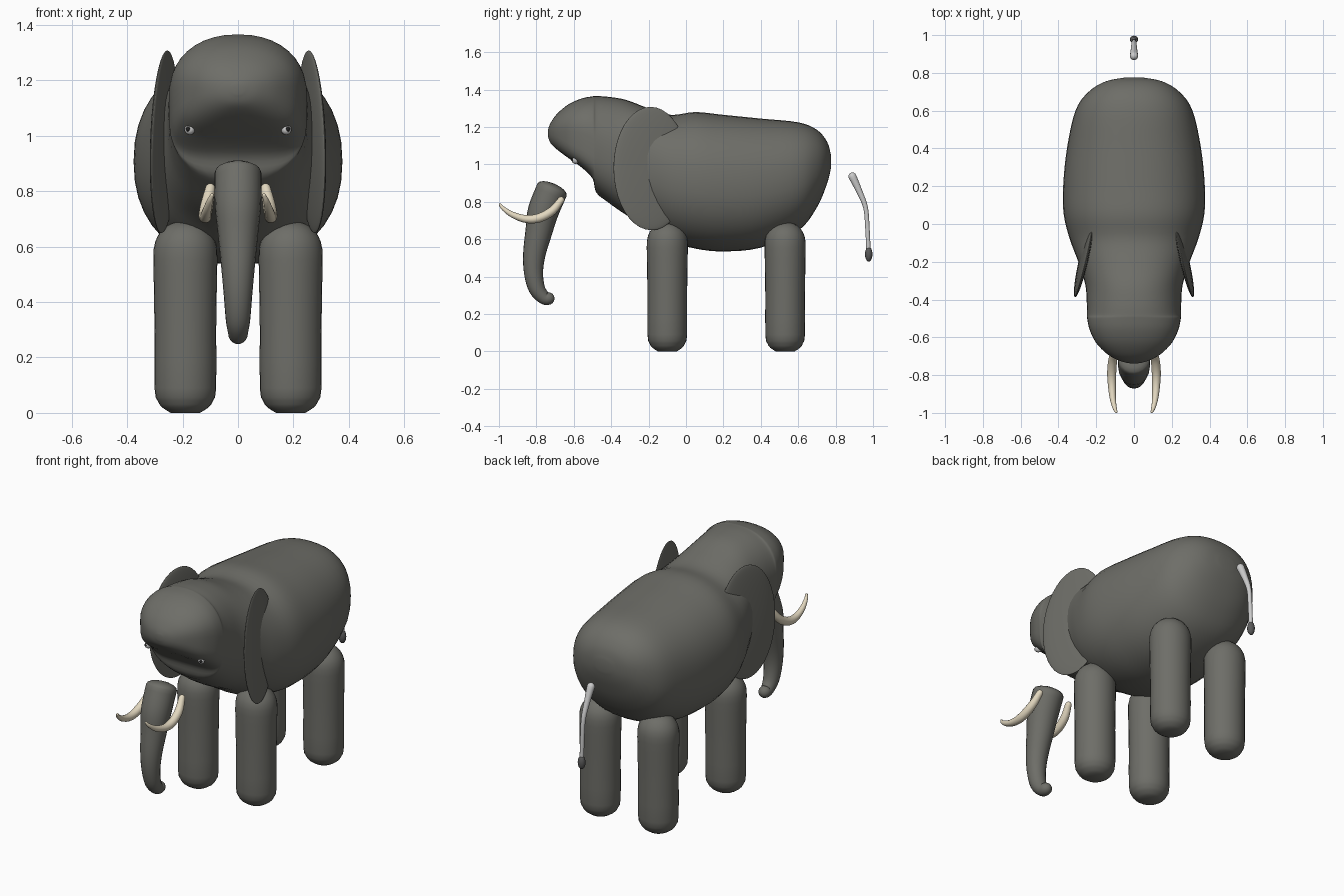
import bpy, bmesh, math
from mathutils import Vector

if "Cube" in bpy.data.objects:
    bpy.data.objects.remove(bpy.data.objects["Cube"])


def material(name, rgb):
    m = bpy.data.materials.new(name)
    m.diffuse_color = (*rgb, 1)
    m.use_nodes = True
    m.node_tree.nodes["Principled BSDF"].inputs["Base Color"].default_value = m.diffuse_color
    return m


HIDE = material("grey hide", (0.155, 0.155, 0.138))
IVORY = material("ivory", (0.76, 0.68, 0.52))
LIGHT = material("light grey", (0.6, 0.6, 0.6))
TUFT = material("dark grey", (0.1, 0.1, 0.1))
BLACK = material("black", (0.015, 0.015, 0.015))


def finish(name, bm, mat):
    bmesh.ops.recalc_face_normals(bm, faces=bm.faces)
    for f in bm.faces:
        f.smooth = True
    me = bpy.data.meshes.new(name)
    bm.to_mesh(me)
    bm.free()
    me.materials.append(mat)
    ob = bpy.data.objects.new(name, me)
    bpy.context.collection.objects.link(ob)
    return ob


def loft(name, rings, mat):
    """Skin a list of equal closed rings and fan the two ends."""
    bm = bmesh.new()
    vs = [[bm.verts.new(p) for p in r] for r in rings]
    n = len(vs[0])
    for a, b in zip(vs, vs[1:]):
        for i in range(n):
            bm.faces.new((a[i], a[(i + 1) % n], b[(i + 1) % n], b[i]))
    for r in (vs[0], vs[-1]):
        c = bm.verts.new(sum((v.co for v in r), Vector()) / n)
        for i in range(n):
            bm.faces.new((r[i], r[(i + 1) % n], c))
    return finish(name, bm, mat)


def smooth_rows(rows, k=4):
    """Catmull-Rom interpolation of rows of numbers."""
    out = []
    for i in range(len(rows) - 1):
        p0, p1, p2 = rows[max(i - 1, 0)], rows[i], rows[i + 1]
        p3 = rows[min(i + 2, len(rows) - 1)]
        for j in range(k):
            t = j / k
            out.append([0.5 * (2 * b + (c - a) * t + (2 * a - 5 * b + 4 * c - d) * t * t
                               + (3 * b - a - 3 * c + d) * t ** 3)
                        for a, b, c, d in zip(p0, p1, p2, p3)])
    return out + [list(rows[-1])]


def tube(name, rows, mat, cap0=1.0, cap1=1.0, sides=20):
    """Round tube along (x, y, z, radius) rows with domed ends."""
    pts = smooth_rows(rows)
    P = [Vector(p[:3]) for p in pts]
    d0, d1 = (P[0] - P[1]).normalized(), (P[-1] - P[-2]).normalized()
    stations = []
    for a in (85, 65, 45, 22):
        a = math.radians(a)
        r = pts[0][3]
        stations.append((P[0] + d0 * r * cap0 * math.sin(a), -d0, r * math.cos(a)))
    for i, p in enumerate(P):
        t = (P[min(i + 1, len(P) - 1)] - P[max(i - 1, 0)]).normalized()
        stations.append((p, t, pts[i][3]))
    for a in (22, 45, 65, 85):
        a = math.radians(a)
        r = pts[-1][3]
        stations.append((P[-1] + d1 * r * cap1 * math.sin(a), d1, r * math.cos(a)))
    rings = []
    for c, t, r in stations:
        v = t.cross(Vector((1, 0, 0))).normalized()
        u = v.cross(t)
        rings.append([c + r * (u * math.cos(q) + v * math.sin(q))
                      for q in (2 * math.pi * i / sides for i in range(sides))])
    return loft(name, rings, mat)


def ball(name, loc, size, mat, rot=(0, 0, 0), seg=32):
    bm = bmesh.new()
    bmesh.ops.create_uvsphere(bm, u_segments=seg, v_segments=seg // 2, radius=1)
    ob = finish(name, bm, mat)
    ob.location, ob.scale, ob.rotation_euler = loc, size, rot
    return ob


# body and head: (y, top z, bottom z, half width, underside squareness)
body = [
    (0.775, 1.05, 0.98, 0.05, 2.2), (0.755, 1.12, 0.90, 0.15, 2.2),
    (0.70, 1.185, 0.77, 0.24, 2.2), (0.60, 1.225, 0.645, 0.31, 2.2),
    (0.40, 1.245, 0.555, 0.355, 2.2), (0.20, 1.265, 0.535, 0.375, 2.2),
    (0.05, 1.28, 0.55, 0.372, 2.2), (-0.08, 1.265, 0.59, 0.34, 2.2),
    (-0.20, 1.30, 0.665, 0.295, 2.3), (-0.32, 1.345, 0.73, 0.258, 2.5),
    (-0.42, 1.362, 0.80, 0.25, 2.6), (-0.48, 1.365, 0.85, 0.25, 2.8),
    (-0.50, 1.364, 0.925, 0.248, 4.5), (-0.56, 1.352, 0.985, 0.235, 5),
    (-0.63, 1.32, 1.035, 0.20, 4.5), (-0.69, 1.27, 1.08, 0.14, 3),
    (-0.725, 1.22, 1.115, 0.075, 2.2), (-0.738, 1.185, 1.15, 0.02, 2),
]
rings = []
for y, zt, zb, w, n in smooth_rows(body):
    mid, h, ring = (zt + zb) / 2, (zt - zb) / 2, []
    for i in range(40):
        c, s = math.cos(math.pi * i / 20), math.sin(math.pi * i / 20)
        e = 2 / (2.25 if s >= 0 else n)
        ring.append(Vector((w * math.copysign(abs(c) ** e, c), y,
                            mid + h * math.copysign(abs(s) ** e, s))))
    rings.append(ring)
loft("body_and_head", rings, HIDE)

# trunk
tube("trunk", [(0, -.716, .865, .085), (0, -.763, .75, .083), (0, -.785, .65, .073),
               (0, -.811, .52, .06), (0, -.815, .42, .051), (0, -.797, .335, .044),
               (0, -.76, .288, .036), (0, -.737, .283, .034)], HIDE, cap0=0.4)

# tail and tuft
tube("tail", [(0, .89, .935, .022), (0, .925, .86, .017), (0, .96, .77, .013),
              (0, .97, .66, .012), (0, .975, .55, .012)], LIGHT, sides=14)
ball("tail_tuft", (0, .977, .52), (.022, .02, .04), TUFT, seg=16)

# legs: (z, radius)
leg = [(0, .05), (.02, .08), (.045, .096), (.09, .106), (.3, .106), (.5, .109),
       (.59, .109), (.64, .094), (.675, .063), (.69, .025)]
for label, y in (("front", -.10), ("back", .53)):
    for side, s in (("left", 1), ("right", -1)):
        loft(f"{label}_{side}_leg",
             [[Vector((s * .19 + r * 1.05 * math.cos(math.pi * i / 14),
                       y + r * math.sin(math.pi * i / 14), z)) for i in range(28)]
              for z, r in smooth_rows(leg, 2)], HIDE)

# ears, tusks and eyes on both sides
for side, s in (("left", 1), ("right", -1)):
    ball(f"{side}_ear", (s * .266, -.187, .978), (.022, .206, .33), HIDE,
         (0, s * math.radians(-2), s * math.radians(13)), seg=40)
    tube(f"{side}_tusk",
         [(s * .10, -.668, .81, .018), (s * .112, -.715, .752, .023),
          (s * .118, -.785, .714, .024), (s * .117, -.855, .708, .021),
          (s * .112, -.925, .73, .016), (s * .102, -.975, .763, .011),
          (s * .094, -.994, .785, .007)], IVORY, sides=16)
    ball(f"{side}_eye", (s * .174, -.592, 1.022), (.019, .019, .019), LIGHT, seg=16)
    ball(f"{side}_pupil", (s * .18, -.605, 1.024), (.009, .009, .009), BLACK, seg=12)
